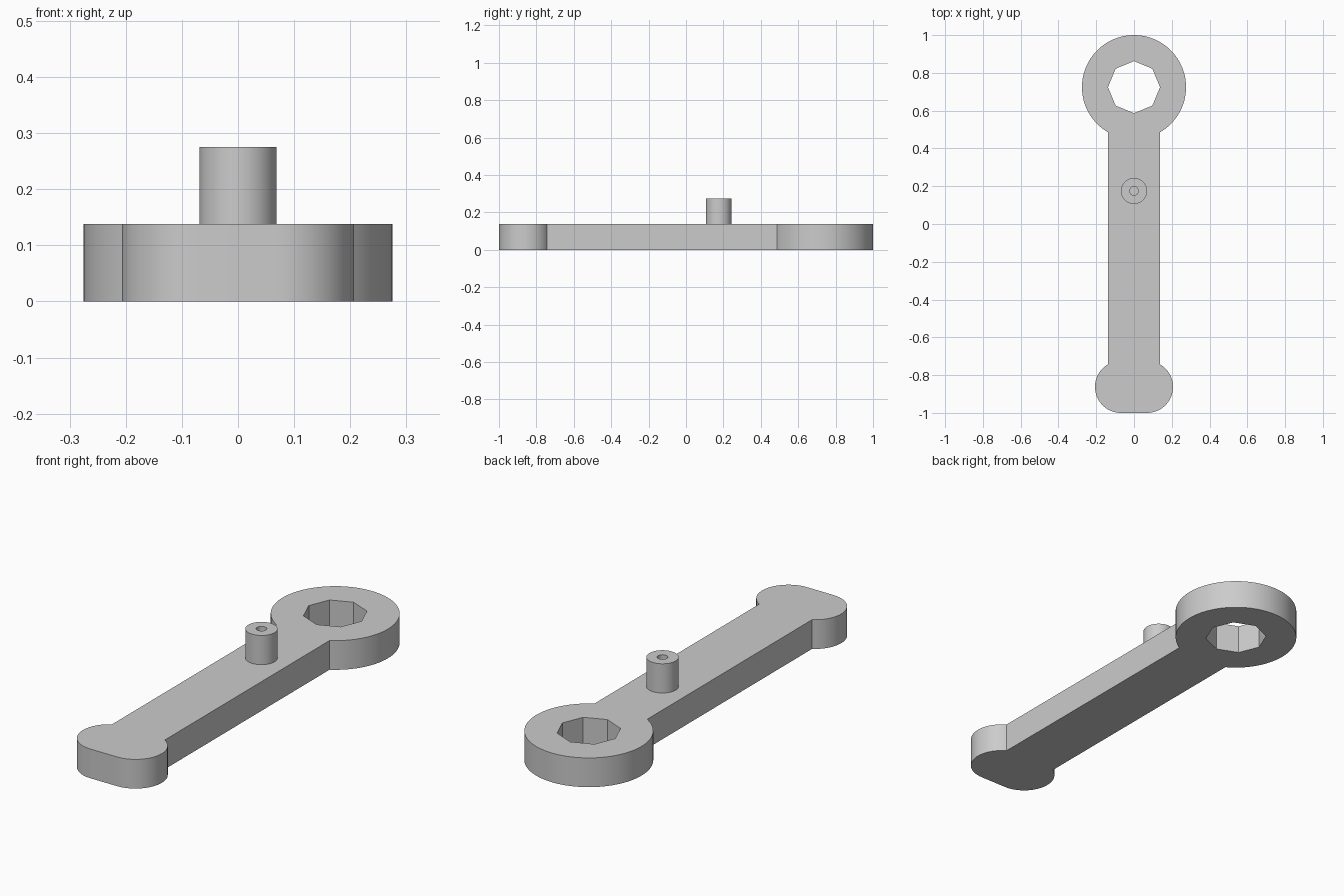
import bpy, bmesh
from math import sin, cos, radians, pi

cube = bpy.data.objects.get("Cube")
if cube:
    bpy.data.objects.remove(cube, do_unlink=True)

U = 0.1378            # thickness, half shaft width and foot radius
RING_Y, FOOT_Y = 1 - 2 * U, U - 1
PEG_Y = 0.175

grey = bpy.data.materials.new("plain grey")
grey.use_nodes = True
colour = (0.6, 0.6, 0.6, 1)
grey.diffuse_color = colour
grey.node_tree.nodes["Principled BSDF"].inputs["Base Color"].default_value = colour


def arc(cx, cy, r, start, end, steps):
    """Points along an arc, angles in degrees."""
    angles = [radians(start + (end - start) * i / steps) for i in range(steps + 1)]
    return [(cx + r * cos(a), cy + r * sin(a)) for a in angles]


def finish(bm, name):
    bmesh.ops.recalc_face_normals(bm, faces=bm.faces)
    mesh = bpy.data.meshes.new(name)
    bm.to_mesh(mesh)
    bm.free()
    mesh.materials.append(grey)
    obj = bpy.data.objects.new(name, mesh)
    bpy.context.collection.objects.link(obj)
    bpy.ops.object.select_all(action='DESELECT')
    obj.select_set(True)
    bpy.context.view_layer.objects.active = obj
    bpy.ops.object.shade_smooth_by_angle(angle=radians(30))
    return obj


def add_loop(bm, points):
    verts = [bm.verts.new((x, y, 0)) for x, y in points]
    return [bm.edges.new((v, verts[i - 1])) for i, v in enumerate(verts)]


# Arm: ring end, straight shaft and rounded foot in one outline, with octagonal hole
outline = (arc(0, RING_Y, 2 * U, -60, 240, 80)
           + arc(-U / 2, FOOT_Y, U, 120, 270, 30)
           + arc(U / 2, FOOT_Y, U, 270, 420, 30))
hole = arc(0, RING_Y, U, 0, 360, 8)[:-1]
bm = bmesh.new()
edges = add_loop(bm, outline) + add_loop(bm, hole)
bmesh.ops.triangle_fill(bm, edges=edges, use_beauty=True, use_dissolve=False)
top = bmesh.ops.extrude_face_region(bm, geom=bm.faces[:], use_keep_orig=True)["geom"]
bmesh.ops.translate(bm, vec=(0, 0, U),
                    verts=[g for g in top if isinstance(g, bmesh.types.BMVert)])
finish(bm, "arm")

# Peg: turned profile with a small blind bore
profile = [(U / 2, U), (U / 2, 2 * U), (U / 6, 2 * U), (U / 6, U + 0.002), (0, U + 0.002)]
bm = bmesh.new()
verts = [bm.verts.new((r, PEG_Y, z)) for r, z in profile]
edges = [bm.edges.new(pair) for pair in zip(verts, verts[1:])]
bmesh.ops.spin(bm, geom=verts + edges, cent=(0, PEG_Y, 0), axis=(0, 0, 1),
               angle=2 * pi, steps=48)
bmesh.ops.remove_doubles(bm, verts=bm.verts, dist=0.0001)
finish(bm, "peg")
